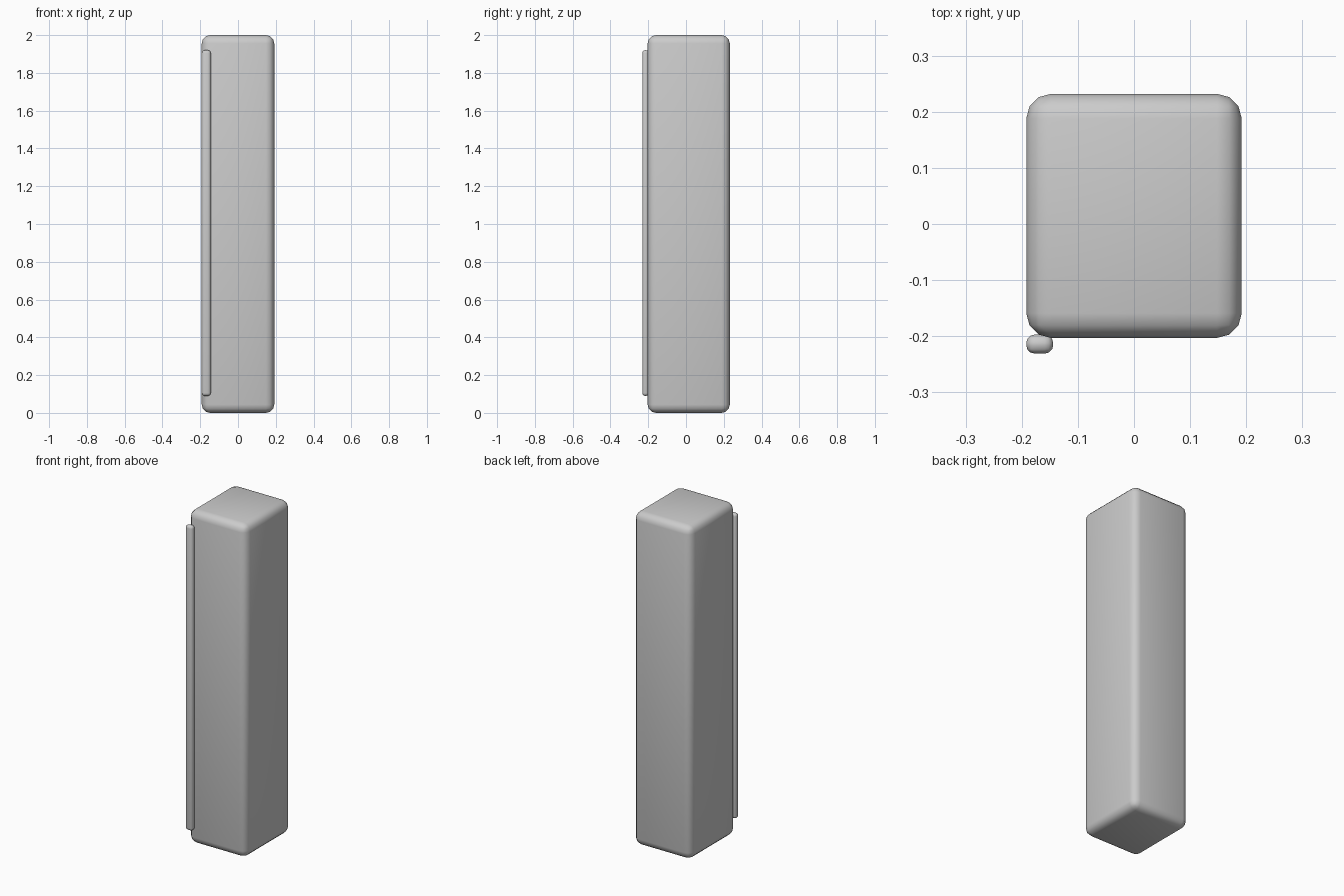
import bpy

if "Cube" in bpy.data.objects:
    bpy.data.objects.remove(bpy.data.objects["Cube"])


def rounded_box(name, lo, hi, radius, segments):
    bpy.ops.mesh.primitive_cube_add(
        size=1, location=[(a + b) / 2 for a, b in zip(lo, hi)])
    ob = bpy.context.object
    ob.name = name
    ob.scale = [b - a for a, b in zip(lo, hi)]
    bpy.ops.object.transform_apply(location=False, rotation=False, scale=True)
    bevel = ob.modifiers.new("rounded_edges", 'BEVEL')
    bevel.width = radius
    bevel.segments = segments
    bevel.limit_method = 'NONE'
    bpy.ops.object.modifier_apply(modifier=bevel.name)
    bpy.ops.object.shade_smooth_by_angle()
    return ob


# Tall cabinet body
rounded_box("body", (-0.192, -0.203, 0), (0.192, 0.232, 2), 0.044, 3)

# Slim strip along the front left edge
rounded_box("edge_strip", (-0.192, -0.231, 0.09), (-0.144, -0.197, 1.92), 0.015, 3)
